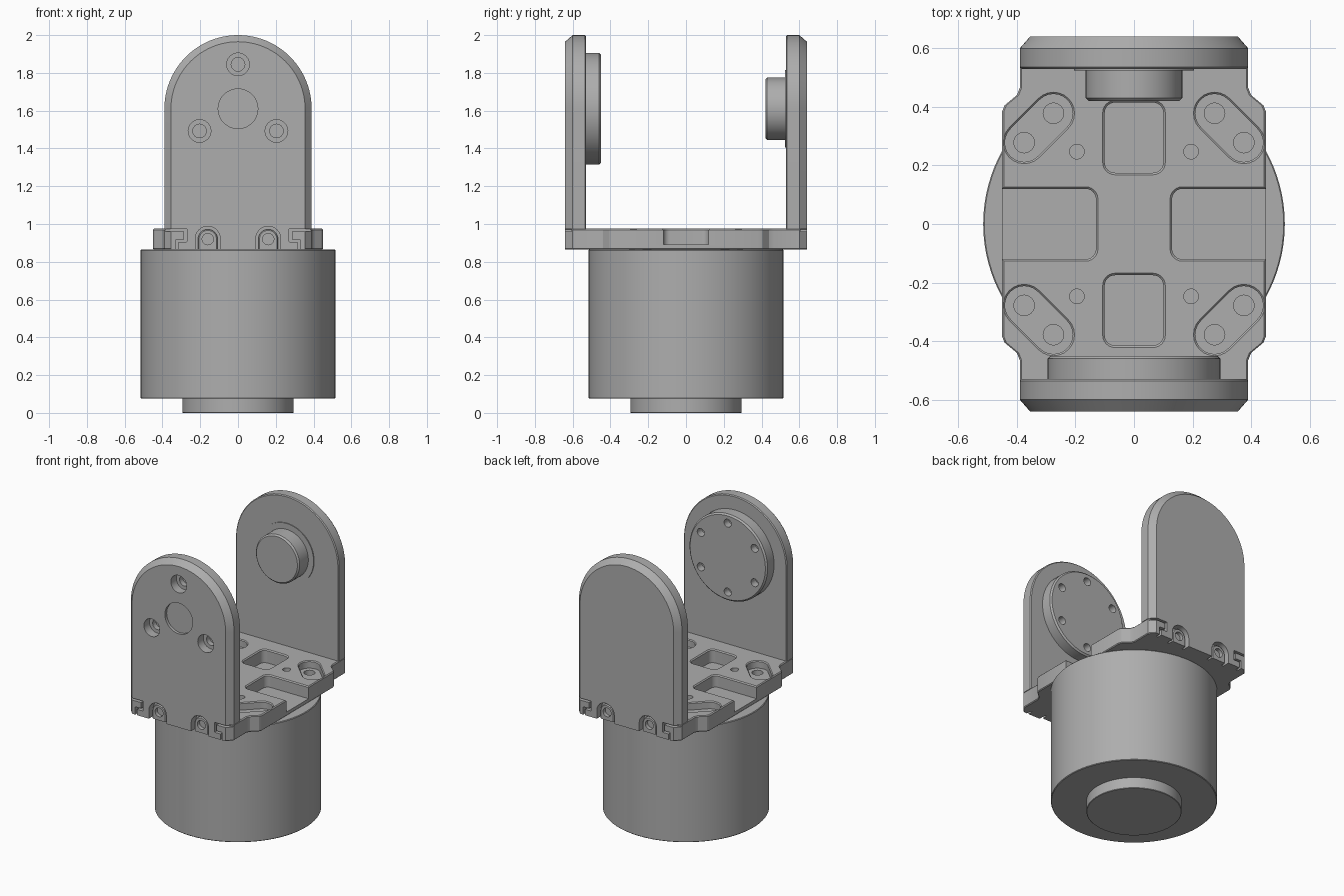
import bpy, bmesh
from math import pi, cos, sin, atan2, radians

if "Cube" in bpy.data.objects:
    bpy.data.objects.remove(bpy.data.objects["Cube"])

GREY = (0.42, 0.42, 0.42, 1)
metal = bpy.data.materials.new("plain grey")
metal.use_nodes = True
metal.diffuse_color = GREY
metal.node_tree.nodes["Principled BSDF"].inputs["Base Color"].default_value = GREY


# Outlines: each returns a function giving 2D points grown by g
def arc(cx, cy, r, start, end, steps):
    return [(cx + r * cos(start + (end - start) * i / steps),
             cy + r * sin(start + (end - start) * i / steps)) for i in range(steps + 1)]


def circle(cx, cy, r, steps=48):
    return lambda g: arc(cx, cy, r + g, 0, 2 * pi, steps)[:-1]


def rounded_box(cx, cy, hx, hy, r):
    def outline(g):
        pts = []
        for k, (sx, sy) in enumerate([(1, 1), (-1, 1), (-1, -1), (1, -1)]):
            pts += arc(cx + sx * (hx - r), cy + sy * (hy - r), r + g,
                       k * pi / 2, (k + 1) * pi / 2, 6)
        return pts
    return outline


def capsule(ax, ay, bx, by, r):
    a = atan2(by - ay, bx - ax)
    return lambda g: (arc(bx, by, r + g, a - pi / 2, a + pi / 2, 12)
                      + arc(ax, ay, r + g, a + pi / 2, a + 3 * pi / 2, 12))


def arch(cx, cz, r, bottom, steps=32):
    return lambda g: ([(cx - r - g, bottom), (cx + r + g, bottom)]
                      + arc(cx, cz, r + g, 0, pi, steps))


def base_outline(g):
    quarter = [(0.45 + g, 0.385), (0.442 + g, 0.405), (0.40 + g, 0.44),
               (0.39 + g, 0.465), (0.39 + g, 0.60), (0.355 + g, 0.64)]
    right = [(x, -y) for x, y in reversed(quarter)] + quarter
    return right + [(-x, -y) for x, y in right]


def loft(name, outline, levels, axis="z"):
    """Stack the outline along an axis; levels are (position, growth)."""
    bm = bmesh.new()
    rings = []
    for h, g in levels:
        rings.append([bm.verts.new((u, v, h) if axis == "z" else (u, h, v))
                      for u, v in outline(g)])
    for a, b in zip(rings, rings[1:]):
        for i in range(len(a)):
            j = (i + 1) % len(a)
            bm.faces.new((a[i], a[j], b[j], b[i]))
    bm.faces.new(rings[0])
    bm.faces.new(rings[-1])
    bmesh.ops.recalc_face_normals(bm, faces=bm.faces)
    mesh = bpy.data.meshes.new(name)
    bm.to_mesh(mesh)
    bm.free()
    mesh.materials.append(metal)
    ob = bpy.data.objects.new(name, mesh)
    bpy.context.collection.objects.link(ob)
    parts.append(ob)
    return ob


def cut(targets, outline, levels, axis="z"):
    cutter = loft("cutter", outline, levels, axis)
    parts.remove(cutter)
    for ob in targets:
        mod = ob.modifiers.new("cut", "BOOLEAN")
        mod.operation = "DIFFERENCE"
        mod.solver = "EXACT"
        mod.object = cutter
        bpy.context.view_layer.objects.active = ob
        bpy.ops.object.modifier_apply(modifier=mod.name)
    bpy.data.objects.remove(cutter)


def pocket(outline, floor, flare=0.007):
    cut([base], outline, [(floor, 0), (TOP - flare, 0), (TOP, flare), (TOP + 0.05, flare)])


parts = []
TOP, BOTTOM, AXLE = 0.975, 0.865, 1.61

# Motor body and output boss
loft("motor_body", circle(0, 0, 0.515, 96),
     [(0.075, -0.004), (0.079, 0), (0.861, 0), (BOTTOM, -0.004)])
loft("bottom_boss", circle(0, 0, 0.295, 72), [(0, -0.003), (0.003, 0), (0.08, 0)])

# Bracket base with pockets
base = loft("bracket_base", base_outline,
            [(BOTTOM, -0.005), (BOTTOM + 0.005, 0), (TOP - 0.006, 0), (TOP, -0.006)])
for s in (1, -1):
    pocket(rounded_box(s * 0.33, 0, 0.20, 0.12, 0.035), 0.892)
    pocket(rounded_box(0, s * 0.295, 0.10, 0.12, 0.035), 0.885)
    for t in (1, -1):
        ends = [(s * 0.275, t * 0.378), (s * 0.375, t * 0.278)]
        pocket(capsule(*ends[0], *ends[1], 0.066), 0.925, 0.006)
        for x, y in ends:
            cut([base], circle(x, y, 0.035, 24), [(0.885, 0), (0.95, 0)])
        cut([base], circle(s * 0.195, t * 0.247, 0.025, 24), [(0.89, 0), (1, 0)])

# Upright arms, chamfered on the outside
arms = {}
for name, s in (("front_arm", -1), ("back_arm", 1)):
    arms[s] = loft(name, arch(0, AXLE, 0.39, TOP - 0.002, 48),
                   [(s * 0.53, -0.006), (s * 0.536, 0), (s * 0.60, 0), (s * 0.64, -0.035)], "y")

# Arched fixing lugs and hooked clip grooves at both ends
for s, arm in arms.items():
    end = "front" if s < 0 else "back"
    for t in (1, -1):
        x = t * 0.16
        cut([base, arm], arch(x, 0.922, 0.066, 0.8, 16), [(s * 0.59, 0), (s * 0.7, 0)], "y")
        lug = loft(end + "_lug", arch(x, 0.92, 0.052, BOTTOM, 16),
                   [(s * 0.58, 0), (s * 0.618, 0), (s * 0.625, -0.006)], "y")
        cut([lug], circle(x, 0.92, 0.03, 24), [(s * 0.60, 0), (s * 0.7, 0)], "y")
        for cx, cz, hx, hz in ((0.335, 0.966, 0.065, 0.007), (0.278, 0.942, 0.007, 0.031),
                               (0.30, 0.912, 0.029, 0.007), (0.322, 0.885, 0.007, 0.034)):
            cut([base], rounded_box(t * cx, cz, hx, hz, 0.003),
                [(s * 0.605, 0), (s * 0.7, 0)], "y")

# Round horn plate on the inside of the front arm
horn = loft("horn_plate", circle(0, AXLE, 0.295, 72),
            [(-0.535, 0), (-0.46, 0), (-0.45, -0.01)], "y")
for k in range(6):
    a = radians(90 + 60 * k)
    x, z = 0.235 * cos(a), AXLE + 0.235 * sin(a)
    cut([horn], circle(x, z, 0.027, 24), [(-0.50, 0), (-0.4, 0)], "y")
    if k % 2 == 0:  # countersunk screw holes on the outside
        cut([arms[-1]], circle(x, z, 0.06, 32), [(-0.7, 0), (-0.58, 0)], "y")
        cut([arms[-1]], circle(x, z, 0.036, 24), [(-0.6, 0), (-0.545, 0)], "y")
cut([arms[-1]], circle(0, AXLE, 0.105), [(-0.7, 0), (-0.62, 0)], "y")

# Pivot boss and washer on the inside of the back arm
loft("pivot_washer", circle(0, AXLE, 0.205, 64), [(0.524, 0), (0.535, 0)], "y")
loft("pivot_boss", circle(0, AXLE, 0.165, 64),
     [(0.42, -0.01), (0.43, 0), (0.53, 0)], "y")

# Smooth round sides, sharp edges
bpy.ops.object.select_all(action="DESELECT")
for ob in parts:
    ob.select_set(True)
bpy.context.view_layer.objects.active = base
bpy.ops.object.shade_smooth_by_angle(angle=radians(25))
